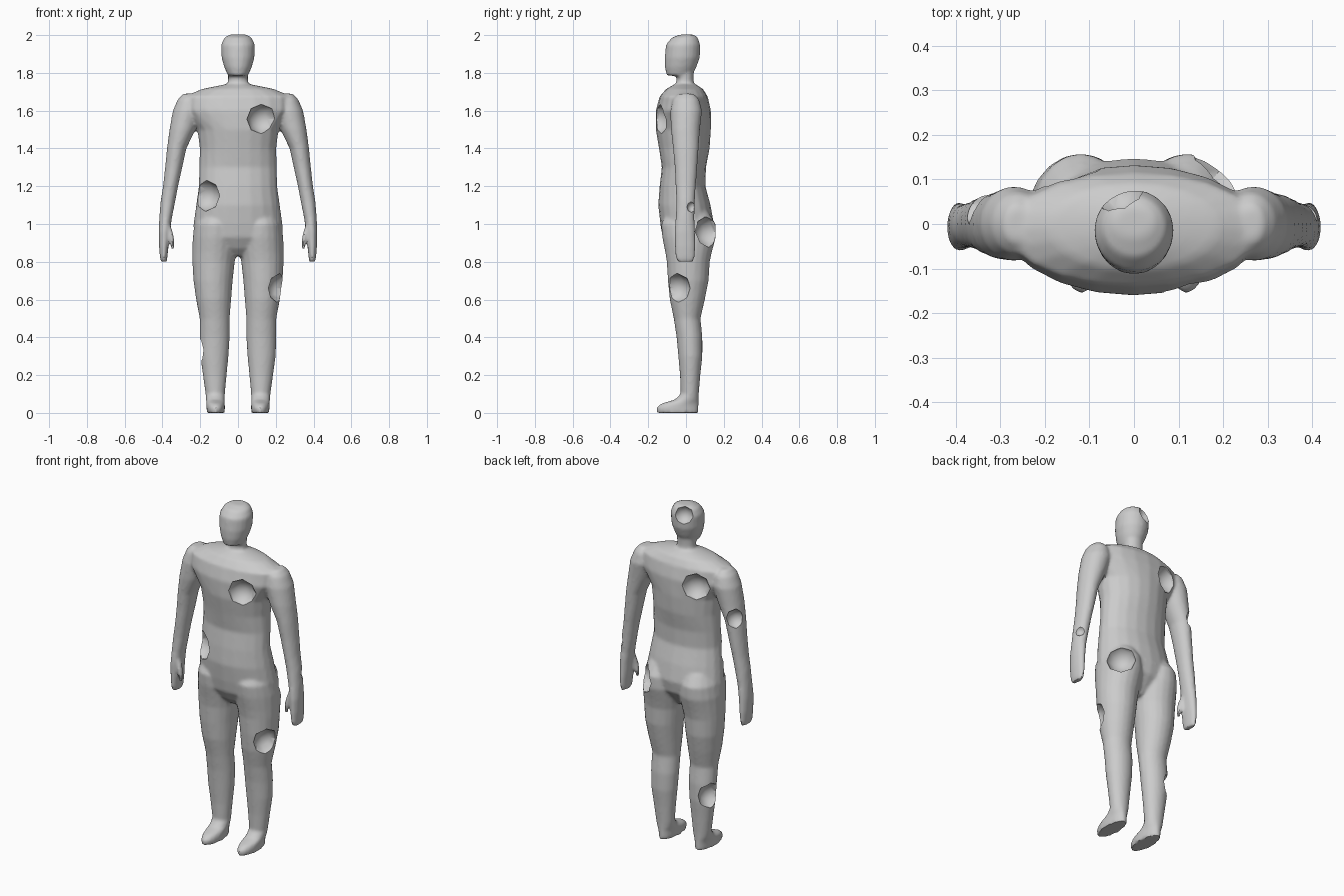
import bpy, bmesh, math
from mathutils import Vector

SIDES = 20
bm = bmesh.new()


def loft(sections, mirror=False):
    """Stack oval rings; each section is (z, x_in, x_out, y_front, y_back)."""
    for s in ((1, -1) if mirror else (1,)):
        rings = []
        for z, xa, xb, ya, yb in sections:
            cx, cy = s * (xa + xb) / 2, (ya + yb) / 2
            rx, ry = s * (xb - xa) / 2, (yb - ya) / 2
            rings.append([bm.verts.new((cx + rx * math.cos(t), cy + ry * math.sin(t), z))
                          for t in (2 * math.pi * i / SIDES for i in range(SIDES))])
        for a, b in zip(rings, rings[1:]):
            for i in range(SIDES):
                j = (i + 1) % SIDES
                bm.faces.new((a[i], a[j], b[j], b[i]))
        bm.faces.new(rings[0])
        bm.faces.new(rings[-1])


def centred(rows):
    return [(z, -w, w, f, b) for z, w, f, b in rows]


# Head and neck
loft(centred([(2.003, .045, -.03, .04), (1.987, .072, -.075, .064), (1.95, .09, -.106, .077),
              (1.88, .087, -.113, .073), (1.83, .073, -.112, .055), (1.785, .053, -.102, .03)]))
loft(centred([(1.86, .053, -.05, .045), (1.77, .053, -.05, .04), (1.68, .056, -.055, .045)]))

# Torso
loft(centred([(1.74, .065, -.06, .05), (1.715, .19, -.105, .09), (1.675, .285, -.14, .115),
              (1.6, .285, -.16, .132), (1.5, .215, -.16, .132), (1.4, .203, -.143, .125),
              (1.3, .206, -.128, .106), (1.2, .208, -.14, .103), (1.1, .222, -.147, .13),
              (1.0, .236, -.136, .148), (.93, .235, -.124, .135), (.87, .13, -.09, .09),
              (.83, .05, -.05, .06)]))

# Legs and feet
loft([(1.06, .03, .2, -.1, .12), (1.0, .01, .23, -.132, .158), (.93, 0, .24, -.126, .158),
      (.85, .008, .242, -.11, .137), (.8, .017, .242, -.102, .126), (.7, .028, .236, -.096, .12),
      (.6, .036, .222, -.086, .1), (.5, .044, .203, -.065, .077), (.4, .044, .203, -.05, .087),
      (.3, .05, .2, -.041, .087), (.2, .06, .186, -.032, .076), (.1, .069, .172, -.028, .068),
      (.07, .07, .17, -.06, .067), (.05, .07, .168, -.13, .067), (.03, .069, .167, -.156, .067),
      (0, .071, .165, -.154, .066)], mirror=True)

# Arms and hands
loft([(1.69, .24, .29, -.04, .04), (1.66, .2, .319, -.07, .07), (1.6, .19, .345, -.083, .085),
      (1.5, .225, .363, -.08, .074), (1.4, .273, .376, -.069, .067), (1.3, .295, .386, -.06, .06),
      (1.2, .317, .397, -.055, .052), (1.12, .332, .41, -.052, .047), (1.03, .35, .417, -.055, .045),
      (.96, .36, .42, -.062, .048), (.88, .368, .418, -.06, .05), (.82, .374, .413, -.055, .046),
      (.8, .378, .408, -.045, .038)], mirror=True)

# Thumbs
loft([(1.0, .36, .385, -.05, 0), (.95, .343, .368, -.055, -.02), (.9, .335, .357, -.055, -.025),
      (.865, .338, .354, -.05, -.03)], mirror=True)

bmesh.ops.recalc_face_normals(bm, faces=bm.faces[:])
mesh = bpy.data.meshes.new("body")
bm.to_mesh(mesh)
bm.free()
body = bpy.data.objects.new("body", mesh)
bpy.context.collection.objects.link(body)

# Fuse the parts into one smooth skin
fuse = body.modifiers.new("fuse", 'REMESH')
fuse.mode = 'VOXEL'
fuse.voxel_size = .009
soft = body.modifiers.new("soften", 'SMOOTH')
soft.factor = .5
soft.iterations = 5

# Faceted balls that scoop out the craters: surface point, outward direction, rim radius
craters = [((.125, -.14, 1.555), (.25, -1, 0), .083),
           ((-.165, -.085, 1.15), (-.6, -1, 0), .083),
           ((.215, -.045, .66), (1, -.6, 0), .08),
           ((-.185, .04, .335), (-1, .5, 0), .075),
           ((.18, .105, .96), (.8, 1, 0), .082),
           ((-.14, .105, 1.58), (-.3, 1, 0), .083),
           ((-.36, .045, 1.43), (-.7, 1, 0), .058),
           ((.405, .03, 1.09), (1, .7, 0), .03),
           ((-.03, .062, 1.958), (-.35, 1, .5), .055)]
cutters = []
for point, out, r in craters:
    pos = Vector(point) + Vector(out).normalized() * r * .35
    bpy.ops.mesh.primitive_uv_sphere_add(segments=8, ring_count=6, radius=r * 1.06, location=pos)
    ball = bpy.context.object
    ball.name = "crater_cutter"
    ball.rotation_euler = Vector(out).to_track_quat('Z', 'Y').to_euler()
    ball.hide_render = True
    cutters.append(ball)
    cut = body.modifiers.new("crater", 'BOOLEAN')
    cut.operation = 'DIFFERENCE'
    cut.solver = 'EXACT'
    cut.object = ball

# Bake the modifiers and remove the helpers
bpy.context.view_layer.update()
baked = bpy.data.meshes.new_from_object(body.evaluated_get(bpy.context.evaluated_depsgraph_get()))
body.modifiers.clear()
body.data = baked
for ball in cutters:
    bpy.data.objects.remove(ball)

bpy.ops.object.select_all(action='DESELECT')
body.select_set(True)
bpy.context.view_layer.objects.active = body
bpy.ops.object.shade_smooth_by_angle(angle=math.radians(35))
